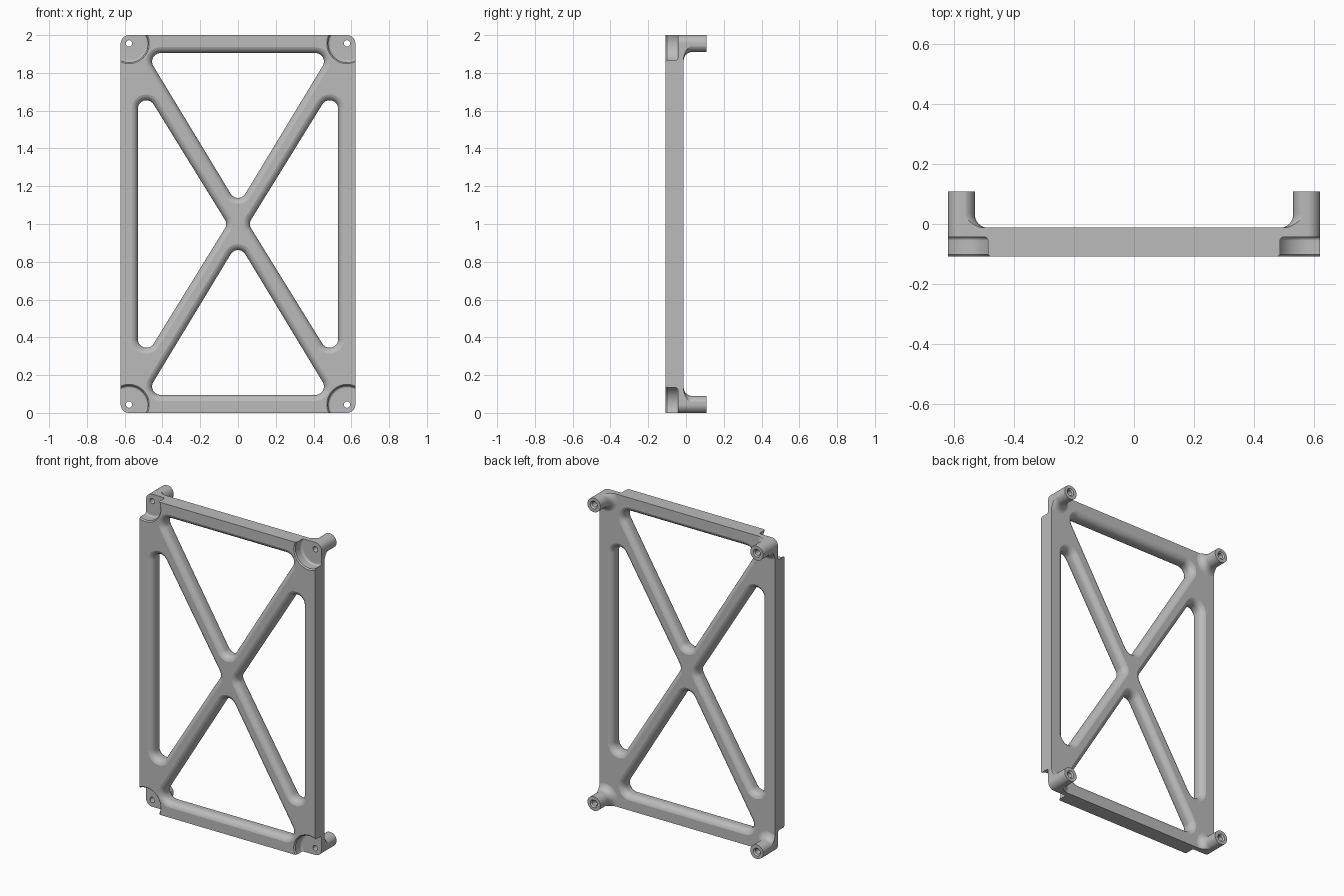
import bpy, bmesh, math
from mathutils import Vector

if "Cube" in bpy.data.objects:
    bpy.data.objects.remove(bpy.data.objects["Cube"], do_unlink=True)

FRONT, BACK, END = -0.108, -0.012, 0.108   # plate faces and standoff tips
W, H = 0.621, 2.0                          # half width, full height
HX, HZ = 0.577, 0.044                      # screw hole inset
FILLET = 0.04
CORNERS = [(sx * HX, z) for sx in (-1, 1) for z in (HZ, H - HZ)]


def ring(core, r, y, seg):
    """Convex core polygon in x,z grown by radius r (a single point gives a circle)."""
    if len(core) == 1:
        n = seg * 4
        return [(core[0][0] + r * math.cos(2 * math.pi * i / n), y,
                 core[0][1] + r * math.sin(2 * math.pi * i / n)) for i in range(n)]
    cx = sum(p[0] for p in core) / len(core)
    cz = sum(p[1] for p in core) / len(core)
    core = sorted(core, key=lambda p: math.atan2(p[1] - cz, p[0] - cx))
    out = []
    for i, p in enumerate(core):
        a, b = core[i - 1], core[(i + 1) % len(core)]
        t0 = math.atan2(p[1] - a[1], p[0] - a[0]) - math.pi / 2
        t1 = math.atan2(b[1] - p[1], b[0] - p[0]) - math.pi / 2
        sweep = (t1 - t0) % (2 * math.pi)
        for k in range(seg + 1):
            t = t0 + sweep * k / seg
            out.append((p[0] + r * math.cos(t), y, p[1] + r * math.sin(t)))
    return out


def loft(name, cores, profile, seg=10):
    """One closed solid per core, following (radius, y) steps."""
    bm = bmesh.new()
    for core in cores:
        rings = [[bm.verts.new(v) for v in ring(core, r, y, seg)] for r, y in profile]
        n = len(rings[0])
        for a, b in zip(rings, rings[1:]):
            for i in range(n):
                j = (i + 1) % n
                bm.faces.new((a[i], a[j], b[j], b[i]))
        bm.faces.new(rings[0])
        bm.faces.new(rings[-1])
    bmesh.ops.recalc_face_normals(bm, faces=bm.faces)
    mesh = bpy.data.meshes.new(name)
    bm.to_mesh(mesh)
    bm.free()
    ob = bpy.data.objects.new(name, mesh)
    bpy.context.collection.objects.link(ob)
    return ob


def boolean(target, tool, operation):
    tool.hide_render = True
    m = target.modifiers.new(operation.title(), 'BOOLEAN')
    m.operation, m.solver, m.object = operation, 'EXACT', tool
    bpy.context.view_layer.objects.active = target
    bpy.ops.object.modifier_apply(modifier=m.name)
    bpy.data.objects.remove(tool, do_unlink=True)


def arc(steps):
    return [math.pi / 2 * i / steps for i in range(steps + 1)]


# Oversized plate, trimmed to the outline further down
slab = [(-W, 0), (W, 0), (W, H), (-W, H)]
frame = loft("cross_braced_frame", [slab], [(0.1, FRONT), (0.1, BACK)], 4)

# Four rounded triangular windows, with filleted rims on both faces
R = 0.045
windows = [[(-0.41, 1.86), (0.41, 1.86), (0, 1.183)],
           [(-0.41, 0.14), (0.41, 0.14), (0, 0.817)],
           [(-0.485, 1.61), (-0.485, 0.39), (-0.108, 1.0)],
           [(0.485, 1.61), (0.485, 0.39), (0.108, 1.0)]]
rim = [(R + FILLET * (1 - math.sin(t)), FRONT - 0.001 + FILLET * (1 - math.cos(t)))
       for t in arc(7)]
mid = FRONT + BACK
rim = [(R + FILLET, FRONT - 0.1)] + rim
boolean(frame, loft("window_cutter", windows,
                    rim + [(r, mid - y) for r, y in reversed(rim)]), 'DIFFERENCE')

# Standoffs with a flared foot
SR, FL = 0.046, 0.044
foot = [(SR + FL * (1 - math.sin(t)), BACK - 0.0005 + FL * (1 - math.cos(t)))
        for t in arc(8)]
boolean(frame, loft("standoff", [[c] for c in CORNERS],
                    [(SR + FL, -0.03)] + foot + [(SR, END)], 12), 'UNION')

# Rounded outline trims plate and feet flush
boolean(frame, loft("outline_trim", [CORNERS], [(HZ, -0.3), (HZ, 0.3)], 12), 'INTERSECT')

# Round corner pockets with a chamfered mouth and filleted floor
FLOOR, PR, PF = -0.043, 0.1, 0.012
pocket = [(0.107, -0.2), (0.107, FRONT), (PR, FRONT + 0.007)]
pocket += [(PR - PF * (1 - math.cos(t)), FLOOR - PF * (1 - math.sin(t))) for t in arc(4)]
boolean(frame, loft("pocket_cutter", [[c] for c in CORNERS], pocket, 16), 'DIFFERENCE')

# Screw holes, countersunk at the back
boolean(frame, loft("screw_hole_cutter", [[c] for c in CORNERS],
                    [(0.017, -0.2), (0.017, END - 0.008), (0.025, END), (0.025, 0.2)], 6),
        'DIFFERENCE')

# Plain grey finish
grey = bpy.data.materials.new("plain grey")
grey.use_nodes = True
colour = (0.5, 0.5, 0.5, 1)
grey.diffuse_color = colour
grey.node_tree.nodes["Principled BSDF"].inputs["Base Color"].default_value = colour
frame.data.materials.clear()
frame.data.materials.append(grey)

# Smooth fillets, crisp edges
bpy.ops.object.select_all(action='DESELECT')
frame.select_set(True)
bpy.context.view_layer.objects.active = frame
bpy.ops.object.shade_smooth_by_angle(angle=math.radians(32))
wn = frame.modifiers.new("Weighted normals", 'WEIGHTED_NORMAL')
wn.keep_sharp = True
